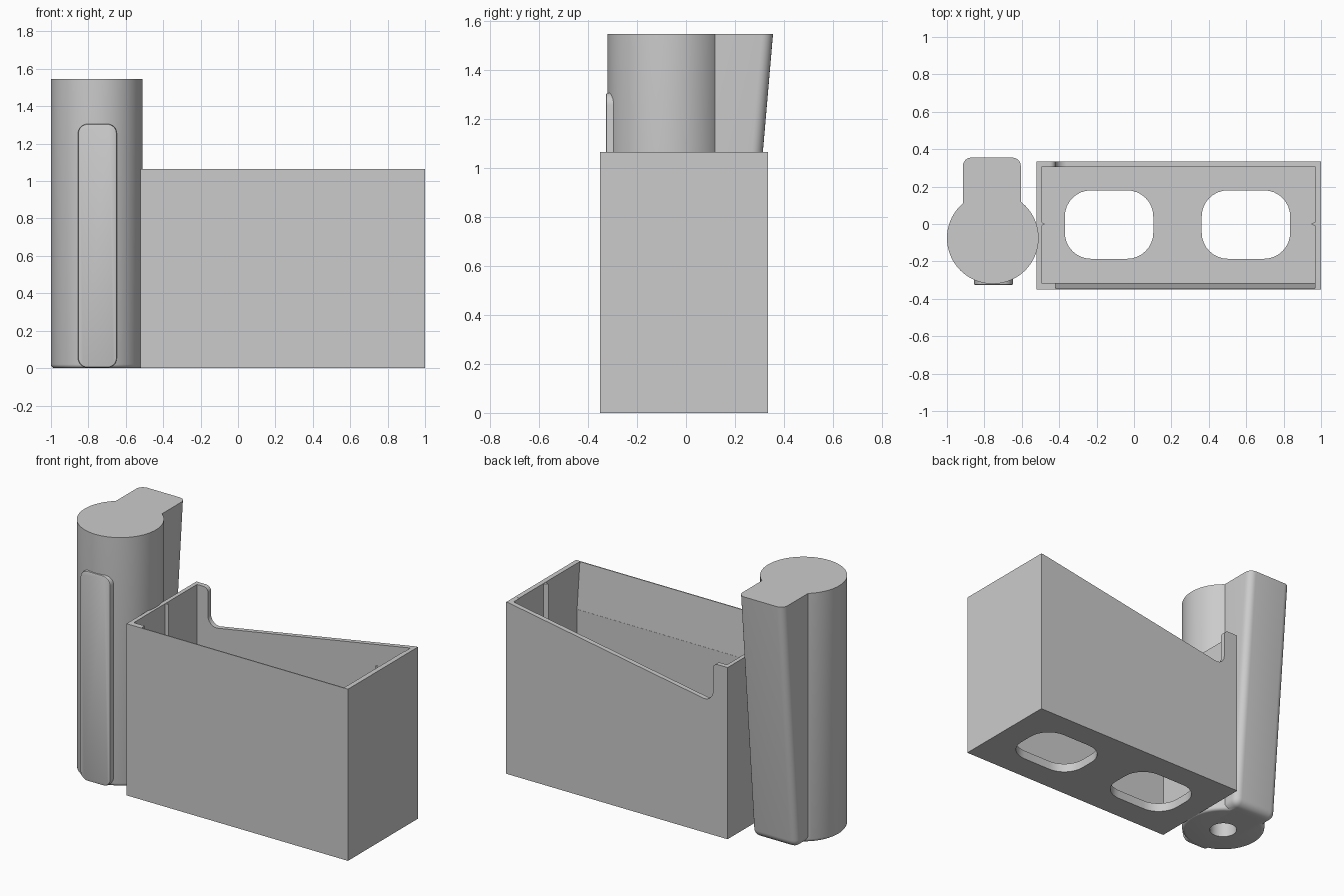
import bpy, bmesh, math
from mathutils import Vector

default = bpy.data.objects.get("Cube")
if default:
    bpy.data.objects.remove(default, do_unlink=True)

grey = bpy.data.materials.new("plain grey")
grey.use_nodes = True
grey.diffuse_color = (0.6, 0.6, 0.6, 1)
grey.node_tree.nodes["Principled BSDF"].inputs["Base Color"].default_value = (0.6, 0.6, 0.6, 1)


def finish(name, bm):
    bmesh.ops.recalc_face_normals(bm, faces=bm.faces)
    mesh = bpy.data.meshes.new(name)
    bm.to_mesh(mesh)
    bm.free()
    mesh.materials.append(grey)
    obj = bpy.data.objects.new(name, mesh)
    bpy.context.collection.objects.link(obj)
    return obj


def prism(profile, axis, start, end):
    """Extrude a 2D profile along an axis; profile holds the other two axes in order."""
    bm = bmesh.new()
    verts = []
    for p in profile:
        co = list(p)
        co.insert(axis, start)
        verts.append(bm.verts.new(co))
    face = bm.faces.new(verts)
    ext = bmesh.ops.extrude_face_region(bm, geom=[face])
    shift = Vector((0, 0, 0))
    shift[axis] = end - start
    bmesh.ops.translate(bm, verts=[v for v in ext["geom"] if isinstance(v, bmesh.types.BMVert)], vec=shift)
    bmesh.ops.recalc_face_normals(bm, faces=bm.faces)
    return bm


def rect(a0, a1, b0, b1):
    return [(a0, b0), (a1, b0), (a1, b1), (a0, b1)]


def arc(cx, cy, r, a0, a1, n=8):
    angles = [math.radians(a0 + (a1 - a0) * i / n) for i in range(n + 1)]
    return [(cx + r * math.cos(a), cy + r * math.sin(a)) for a in angles]


def rounded_rect(a0, a1, b0, b1, r):
    pts = []
    for i, (cx, cy) in enumerate([(a1 - r, b1 - r), (a0 + r, b1 - r), (a0 + r, b0 + r), (a1 - r, b0 + r)]):
        pts += arc(cx, cy, r, 90 * i, 90 * i + 90)
    return pts


def circle(cx, cy, r, n=64):
    return arc(cx, cy, r, 0, 360, n)[:-1]


def bevel(bm, rule, width, segments):
    edges = [e for e in bm.edges if rule(*[v.co for v in e.verts])]
    bmesh.ops.bevel(bm, geom=edges, offset=width, segments=segments, profile=0.5, affect='EDGES')


def boolean(obj, operation, tools):
    for tool in tools:
        mod = obj.modifiers.new(operation.lower(), 'BOOLEAN')
        mod.operation = operation
        mod.solver = 'EXACT'
        mod.object = tool
        bpy.ops.object.select_all(action='DESELECT')
        obj.select_set(True)
        bpy.context.view_layer.objects.active = obj
        bpy.ops.object.modifier_apply(modifier=mod.name)
        bpy.data.objects.remove(tool, do_unlink=True)


def smooth(obj):
    bpy.ops.object.select_all(action='DESELECT')
    obj.select_set(True)
    bpy.context.view_layer.objects.active = obj
    bpy.ops.object.shade_smooth_by_angle(angle=math.radians(30))


# Open tray: outer block, cavity, thinned front lip, sloped back opening, floor holes
TOP = 1.065
tray = finish("tray", prism(rect(-0.52, 1.0, -0.35, 0.335), 2, 0, TOP))
cavity = finish("cavity_cutter", prism(rect(-0.495, 0.97, -0.315, 0.305), 2, 0.055, 1.3))
lip = finish("lip_cutter", prism([(-0.316, 0.78), (-0.25, 0.78), (-0.25, 1.1), (-0.347, 1.1)], 0, -0.42, 0.969))
notch = arc(-0.36, 0.89, 0.06, 180, 270) + [(0.985, TOP), (0.985, 1.3), (-0.39, 1.3), (-0.39, TOP + 0.01)]
notch += arc(-0.45, TOP - 0.03, 0.03, 90, 0, 6)
back_slope = finish("slope_cutter", prism(notch, 1, 0.25, 0.4))
holes = [finish("floor_hole_cutter", prism(rounded_rect(x, x + 0.473, -0.186, 0.18, 0.14), 2, -0.1, 0.2))
         for x in (-0.37, 0.362)]
boolean(tray, 'DIFFERENCE', [cavity, lip, back_slope] + holes)
smooth(tray)

# Small guide ridges on the inside of both end walls
for name, x, tip in (("right_ridge", -0.5, -0.477), ("left_ridge", 0.975, 0.945)):
    finish(name, prism([(x, -0.014), (tip, 0), (x, 0.014)], 2, 0.05, TOP - 0.002))

# Round holder with a tapered spine at the back
HEIGHT = 1.545
CX, CY = -0.755, -0.075
body = prism(circle(CX, CY, 0.245), 2, 0, HEIGHT)
bevel(body, lambda a, b: max(a.z, b.z) < 0.01, 0.02, 4)
holder = finish("holder", body)

spine_bm = prism([(-0.1, 0), (0.222, 0), (0.355, HEIGHT), (-0.1, HEIGHT)], 0, -0.915, -0.605)
bevel(spine_bm, lambda a, b: (a.y > 0.1 and b.y > 0.1 and min(a.z, b.z) < 0.01)
      or (max(a.z, b.z) < 0.01 and max(a.y, b.y) > 0.1), 0.045, 6)
spine = finish("spine", spine_bm)
boolean(holder, 'UNION', [spine])
boolean(holder, 'DIFFERENCE', [finish("base_hole_cutter", prism(circle(CX, CY, 0.08, 32), 2, -0.1, 0.12))])
smooth(holder)

# Raised rounded strip on the front of the holder
strip_bm = prism(rounded_rect(-0.855, -0.648, 0.003, 1.305, 0.05), 1, -0.327, -0.2)
bevel(strip_bm, lambda a, b: max(a.y, b.y) < -0.32, 0.008, 2)
smooth(finish("front_strip", strip_bm))
